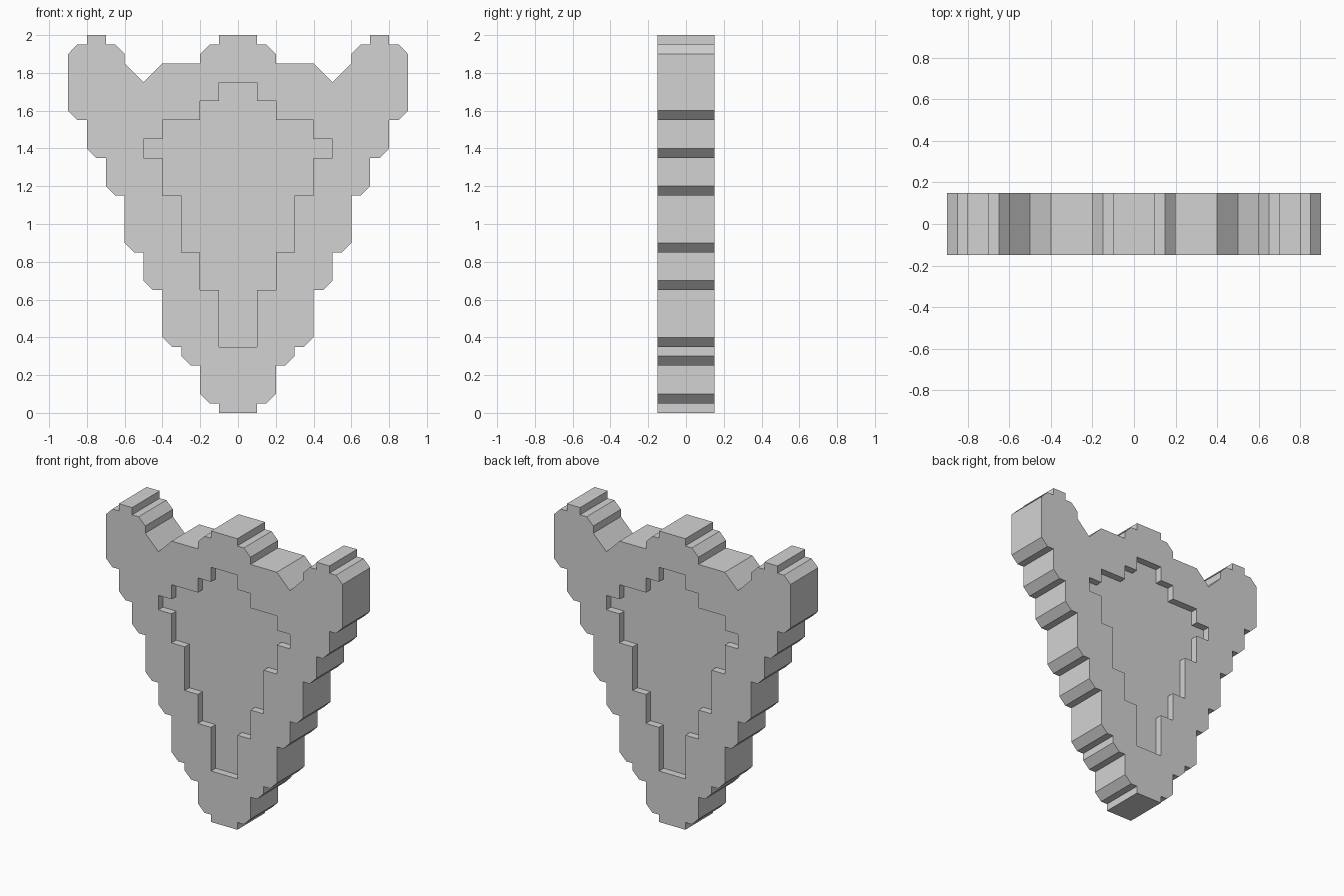
import bpy
import bmesh

UNIT = 0.05          # one step of the blocky outline
HALF_DEPTH = 0.15    # half thickness of the slab
RECESS = 0.05        # depth of the sunken panel on each face

cube = bpy.data.objects.get("Cube")
if cube:
    bpy.data.objects.remove(cube, do_unlink=True)

# Single stone colour
stone = bpy.data.materials.new("pale grey stone")
stone.use_nodes = True
colour = (0.65, 0.65, 0.65, 1)
stone.diffuse_color = colour
stone.node_tree.nodes["Principled BSDF"].inputs["Base Color"].default_value = colour


def slab(name, half_outline, y_min, y_max):
    """Mirror a right-hand outline (in steps) and extrude it along y."""
    outline = half_outline + [(-x, z) for x, z in reversed(half_outline)]
    bm = bmesh.new()
    face = bm.faces.new([bm.verts.new((x * UNIT, y_min, z * UNIT)) for x, z in outline])
    grown = bmesh.ops.extrude_face_region(bm, geom=[face])["geom"]
    moved = [v for v in grown if isinstance(v, bmesh.types.BMVert)]
    bmesh.ops.translate(bm, verts=moved, vec=(0, y_max - y_min, 0))
    bmesh.ops.recalc_face_normals(bm, faces=bm.faces)
    mesh = bpy.data.meshes.new(name)
    bm.to_mesh(mesh)
    bm.free()
    mesh.materials.append(stone)
    obj = bpy.data.objects.new(name, mesh)
    bpy.context.collection.objects.link(obj)
    return obj


# Outer outline: chamfered ledges widening upwards from the foot
outer = [(2, 0)]
for x, z in zip(range(2, 18, 2), (1, 5, 7, 13, 17, 23, 27, 31)):
    outer += [(x, z), (x + 1, z), (x + 2, z + 1)]
# Horn, notch and crown
outer += [(18, 38), (17, 39), (16, 39), (16, 40), (14, 40), (14, 39), (13, 39),
          (12, 38), (12, 37), (10, 35), (8, 37), (4, 37), (4, 38), (3, 39),
          (2, 39), (2, 40)]
plaque = slab("plaque", outer, -HALF_DEPTH, HALF_DEPTH)

# Sunken panel outline: square steps out to the arms, then back in to the top
inner = [(2, 7)]
z_top = 7
for x, z in ((4, 13), (6, 17), (8, 23), (10, 27), (8, 29), (4, 31), (2, 33)):
    inner += [(inner[-1][0], z), (x, z)]
inner.append((2, 35))

# Cut the panel into the front and the back
for side in (-1, 1):
    ends = sorted((side * (HALF_DEPTH - RECESS), side * (HALF_DEPTH + RECESS)))
    cutter = slab("panel_cutter", inner, *ends)
    cutter.hide_render = True
    cut = plaque.modifiers.new("sunken_panel", "BOOLEAN")
    cut.operation = "DIFFERENCE"
    cut.solver = "EXACT"
    cut.object = cutter
    bpy.context.view_layer.objects.active = plaque
    bpy.ops.object.modifier_apply(modifier=cut.name)
    bpy.data.objects.remove(cutter, do_unlink=True)
